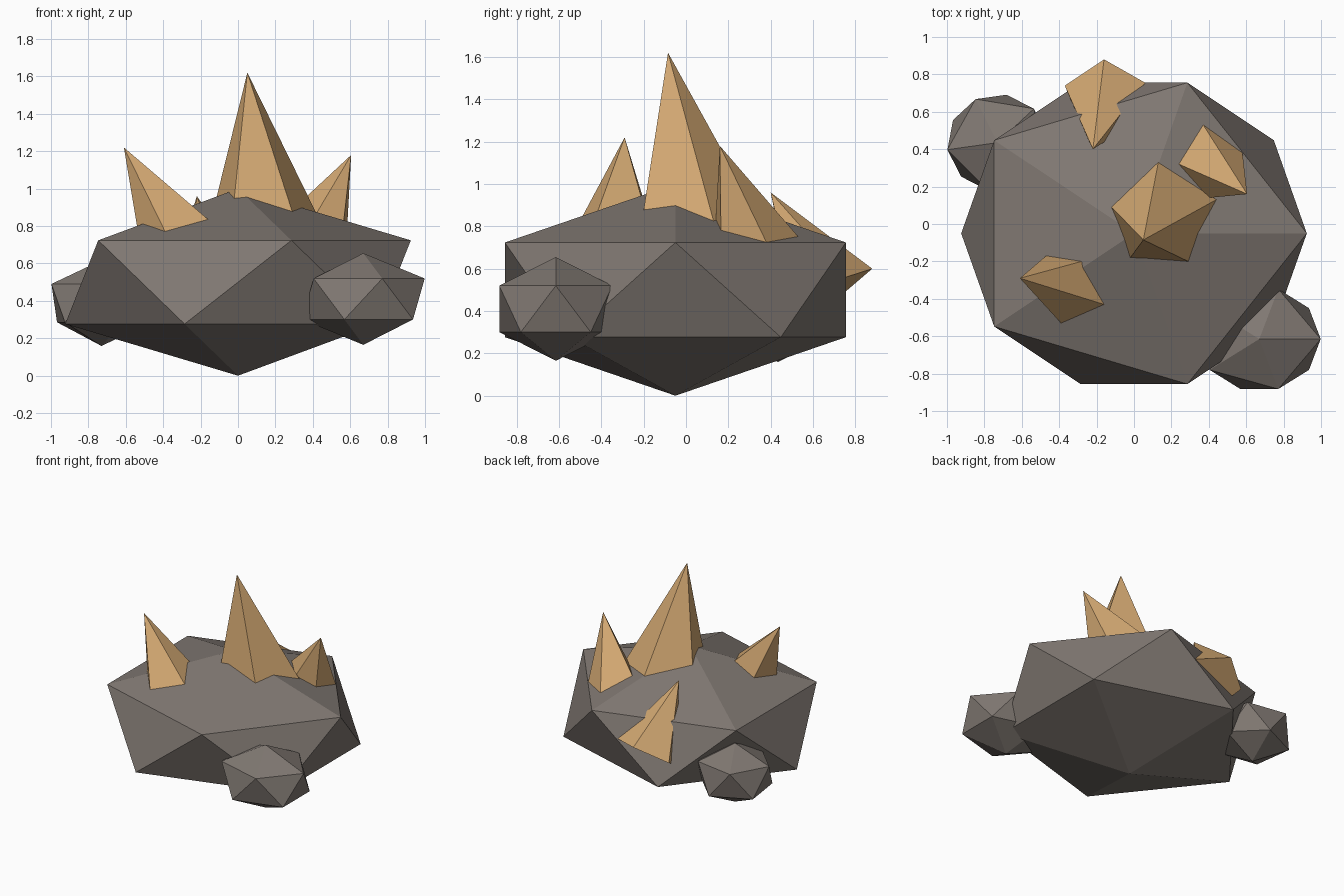
import bpy, bmesh, math
from mathutils import Vector, Matrix
from mathutils.bvhtree import BVHTree

if "Cube" in bpy.data.objects:
    bpy.data.objects.remove(bpy.data.objects["Cube"])


def material(name, color):
    m = bpy.data.materials.new(name)
    m.diffuse_color = (*color, 1)
    m.use_nodes = True
    m.node_tree.nodes["Principled BSDF"].inputs["Base Color"].default_value = m.diffuse_color
    return m


stone = material("grey stone", (0.216, 0.188, 0.168))
amber = material("tan crystal", (0.658, 0.397, 0.171))


def finish(name, bm, mat):
    mesh = bpy.data.meshes.new(name)
    bm.to_mesh(mesh)
    mesh.materials.append(mat)
    bpy.context.collection.objects.link(bpy.data.objects.new(name, mesh))


def rock(name, center, radii, turn=0):
    """Flat-faced icosahedron, stretched, turned about z; returns its surface tree."""
    bm = bmesh.new()
    bmesh.ops.create_icosphere(bm, subdivisions=1, radius=1)
    bm.transform(Matrix.Translation(center)
                 @ Matrix.Rotation(math.radians(turn), 4, 'Z')
                 @ Matrix.Diagonal((*radii, 1)))
    tree = BVHTree.FromBMesh(bm)
    finish(name, bm, stone)
    bm.free()
    return tree


def spike(name, apex, base):
    """Five-sided pyramid from an apex and its base corners."""
    bm = bmesh.new()
    tip = bm.verts.new(apex)
    ring = [bm.verts.new(p) for p in base]
    for a, b in zip(ring, ring[1:] + ring[:1]):
        bm.faces.new((tip, a, b))
    bm.faces.new(ring[::-1])
    bmesh.ops.recalc_face_normals(bm, faces=bm.faces)
    finish(name, bm, amber)
    bm.free()


# Boulders
surface = rock("main_rock", (0, -0.05, 0.5), (1.033, 0.947, 0.5))
rock("front_small_rock", (0.67, -0.615, 0.41), (0.367, 0.314, 0.245))
rock("back_small_rock", (-0.73, 0.435, 0.388), (0.302, 0.29, 0.229), 188)


def rooted_spike(name, apex, outline, sink=1.15):
    """Spike whose edges meet the rock at the outline and run on below it."""
    apex = Vector(apex)
    base = []
    for x, y in outline:
        hit = surface.ray_cast(Vector((x, y, 3)), Vector((0, 0, -1)))[0]
        base.append(apex + (hit - apex) * sink)
    spike(name, apex, base)


# Spikes on top of the rock
rooted_spike("center_spike", (0.05, -0.085, 1.62),
             [(0.13, 0.33), (-0.12, 0.09), (-0.02, -0.18), (0.29, -0.20), (0.44, 0.13)])
rooted_spike("right_spike", (0.605, 0.16, 1.18),
             [(0.37, 0.53), (0.24, 0.32), (0.40, 0.14), (0.56, 0.165), (0.58, 0.38)])
rooted_spike("left_spike", (-0.61, -0.29, 1.22),
             [(-0.39, -0.53), (-0.16, -0.43), (-0.28, -0.20), (-0.47, -0.17), (-0.54, -0.35)])

# Spike leaning over the back rim, its base partly exposed
spike("back_spike", (-0.22, 0.40, 0.96),
      [(-0.37, 0.74, 0.48), (-0.16, 0.88, 0.60), (0.06, 0.755, 0.56),
       (-0.02, 0.525, 0.415), (-0.28, 0.52, 0.365)])
